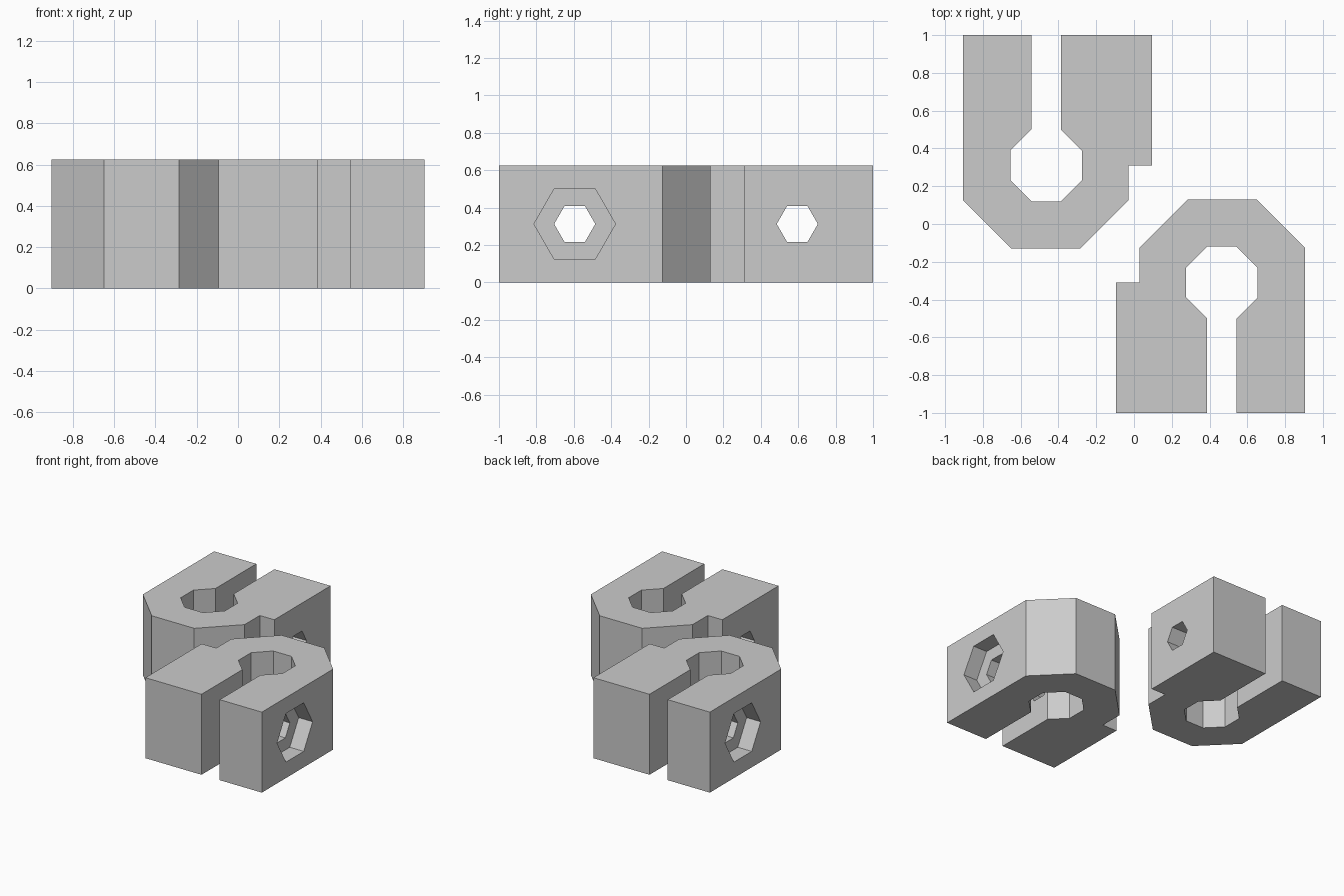
import bpy
import bmesh
from math import cos, sin, pi
from mathutils import Matrix, Vector

if "Cube" in bpy.data.objects:
    bpy.data.objects.remove(bpy.data.objects["Cube"], do_unlink=True)

HEIGHT = 0.625
BOLT_Y, BOLT_Z = -0.595, HEIGHT / 2

grey = bpy.data.materials.new("plain_grey")
grey.use_nodes = True
grey.diffuse_color = (0.6, 0.6, 0.6, 1)
grey.node_tree.nodes["Principled BSDF"].inputs["Base Color"].default_value = (0.6, 0.6, 0.6, 1)


def prism(name, points, direction):
    """Extrude a closed polygon along a direction."""
    bm = bmesh.new()
    face = bm.faces.new([bm.verts.new(p) for p in points])
    result = bmesh.ops.extrude_face_region(bm, geom=[face], use_keep_orig=True)
    moved = [v for v in result["geom"] if isinstance(v, bmesh.types.BMVert)]
    bmesh.ops.translate(bm, verts=moved, vec=Vector(direction))
    bmesh.ops.recalc_face_normals(bm, faces=bm.faces)
    mesh = bpy.data.meshes.new(name)
    bm.to_mesh(mesh)
    bm.free()
    mesh.materials.append(grey)
    obj = bpy.data.objects.new(name, mesh)
    bpy.context.collection.objects.link(obj)
    return obj


def hex_cutter(name, radius, x_start, x_end):
    """Hexagonal bar along x, with corners pointing along y."""
    ring = [(x_start, BOLT_Y + radius * cos(i * pi / 3), BOLT_Z + radius * sin(i * pi / 3))
            for i in range(6)]
    obj = prism(name, ring, (x_end - x_start, 0, 0))
    obj.hide_render = True
    return obj


# Clip body: outer outline, then the slot and its octagonal eye
outer = [(0.905, -1), (0.905, -0.125), (0.65, 0.13), (0.285, 0.13),
         (0.03, -0.125), (0.03, -0.31), (-0.095, -0.31), (-0.095, -1)]
slot = [(0.387, -1), (0.387, -0.5), (0.275, -0.388), (0.275, -0.232),
        (0.387, -0.12), (0.543, -0.12), (0.655, -0.232), (0.655, -0.388),
        (0.543, -0.5), (0.543, -1)]
front_clip = prism("front_clip", [(x, y, 0) for x, y in outer + slot], (0, 0, HEIGHT))

# Bolt hole through both arms, and the nut pocket in the outer side
cutters = [hex_cutter("bolt_hole_cutter", 0.11, -0.3, 1.1),
           hex_cutter("nut_pocket_cutter", 0.218, 0.785, 1.1)]
bpy.context.view_layer.objects.active = front_clip
for cutter in cutters:
    mod = front_clip.modifiers.new(cutter.name, 'BOOLEAN')
    mod.operation = 'DIFFERENCE'
    mod.solver = 'EXACT'
    mod.object = cutter
    bpy.ops.object.modifier_apply(modifier=mod.name)
for cutter in cutters:
    bpy.data.objects.remove(cutter, do_unlink=True)

# Second clip: the same part turned half way round
back_clip = bpy.data.objects.new("back_clip", front_clip.data.copy())
back_clip.data.transform(Matrix.Rotation(pi, 4, 'Z'))
bpy.context.collection.objects.link(back_clip)
